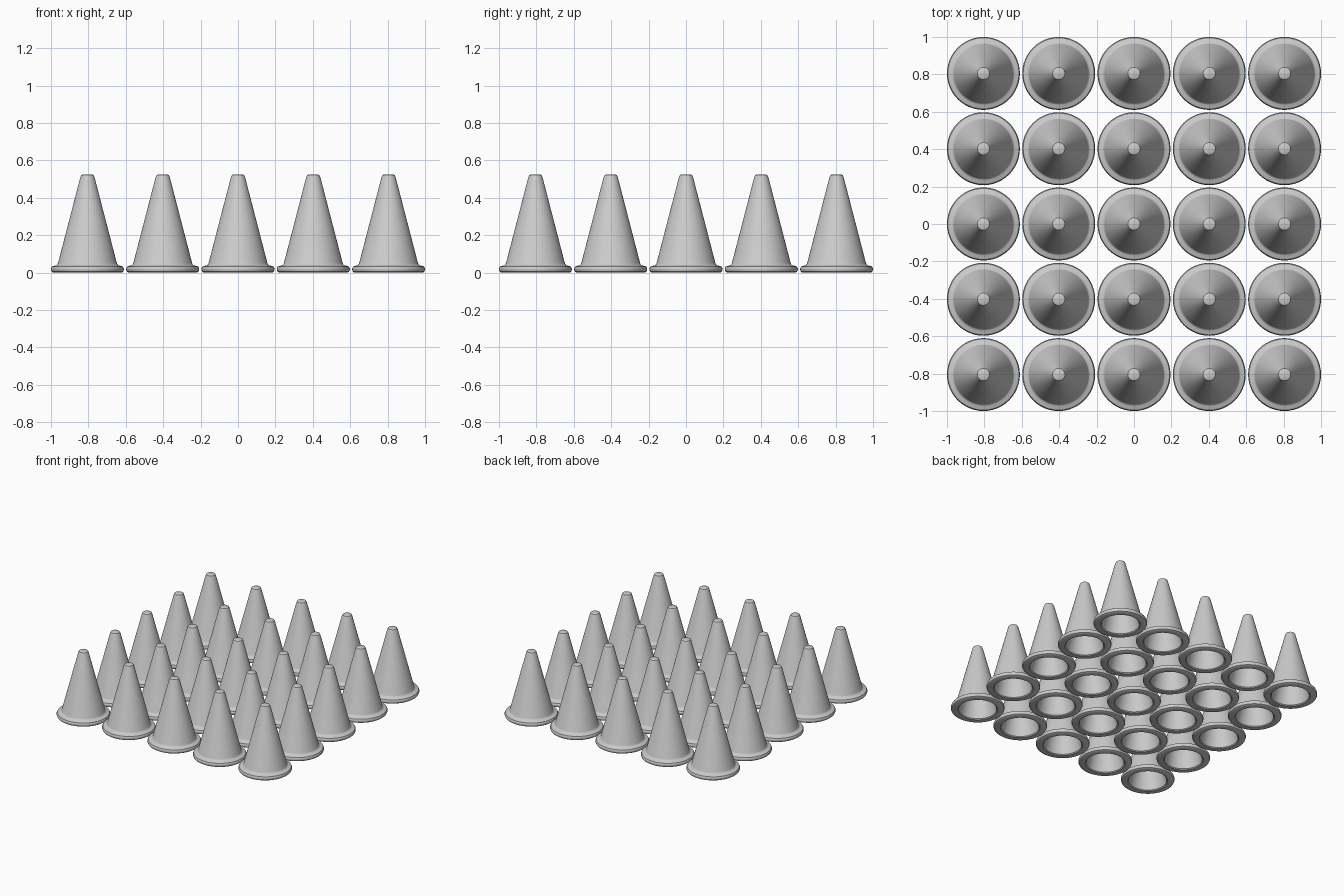
import bpy, bmesh, math

if "Cube" in bpy.data.objects:
    bpy.data.objects.remove(bpy.data.objects["Cube"])

SEGMENTS = 48
SPACING = 0.4025

grey = bpy.data.materials.new("plain grey")
grey.diffuse_color = (0.6, 0.6, 0.6, 1)
grey.use_nodes = True
grey.node_tree.nodes["Principled BSDF"].inputs["Base Color"].default_value = grey.diffuse_color

# Closed wall section (radius, height): outer cone, rounded flange, hollow inside
PROFILE = [
    (0.0, 0.525), (0.026, 0.525), (0.033, 0.521), (0.038, 0.510),
    (0.157, 0.052), (0.161, 0.043), (0.168, 0.038),
    (0.182, 0.036), (0.190, 0.032), (0.195, 0.021), (0.195, 0.015),
    (0.191, 0.005), (0.183, 0.0),
    (0.145, 0.0), (0.138, 0.006), (0.022, 0.500), (0.0, 0.505),
]


def cone_mesh():
    """Revolve the wall section around the vertical axis."""
    bm = bmesh.new()
    verts = [bm.verts.new((r, 0, z)) for r, z in PROFILE]
    edges = [bm.edges.new(pair) for pair in zip(verts, verts[1:])]
    bmesh.ops.spin(bm, geom=verts + edges, cent=(0, 0, 0), axis=(0, 0, 1),
                   angle=math.tau, steps=SEGMENTS, use_merge=False)
    bmesh.ops.remove_doubles(bm, verts=bm.verts, dist=0.0001)
    bmesh.ops.recalc_face_normals(bm, faces=bm.faces)
    mesh = bpy.data.meshes.new("hollow_cone")
    bm.to_mesh(mesh)
    bm.free()
    mesh.materials.append(grey)
    return mesh


# Five by five grid of cones sharing one mesh
mesh = cone_mesh()
for row in range(5):
    for col in range(5):
        cone = bpy.data.objects.new(f"cone_{row + 1}_{col + 1}", mesh)
        cone.location = ((col - 2) * SPACING, (row - 2) * SPACING, 0)
        bpy.context.collection.objects.link(cone)

# Smooth shading with crisp edges, set once on the shared mesh
mesh.shade_smooth()
mesh.set_sharp_from_angle(angle=math.radians(35))
